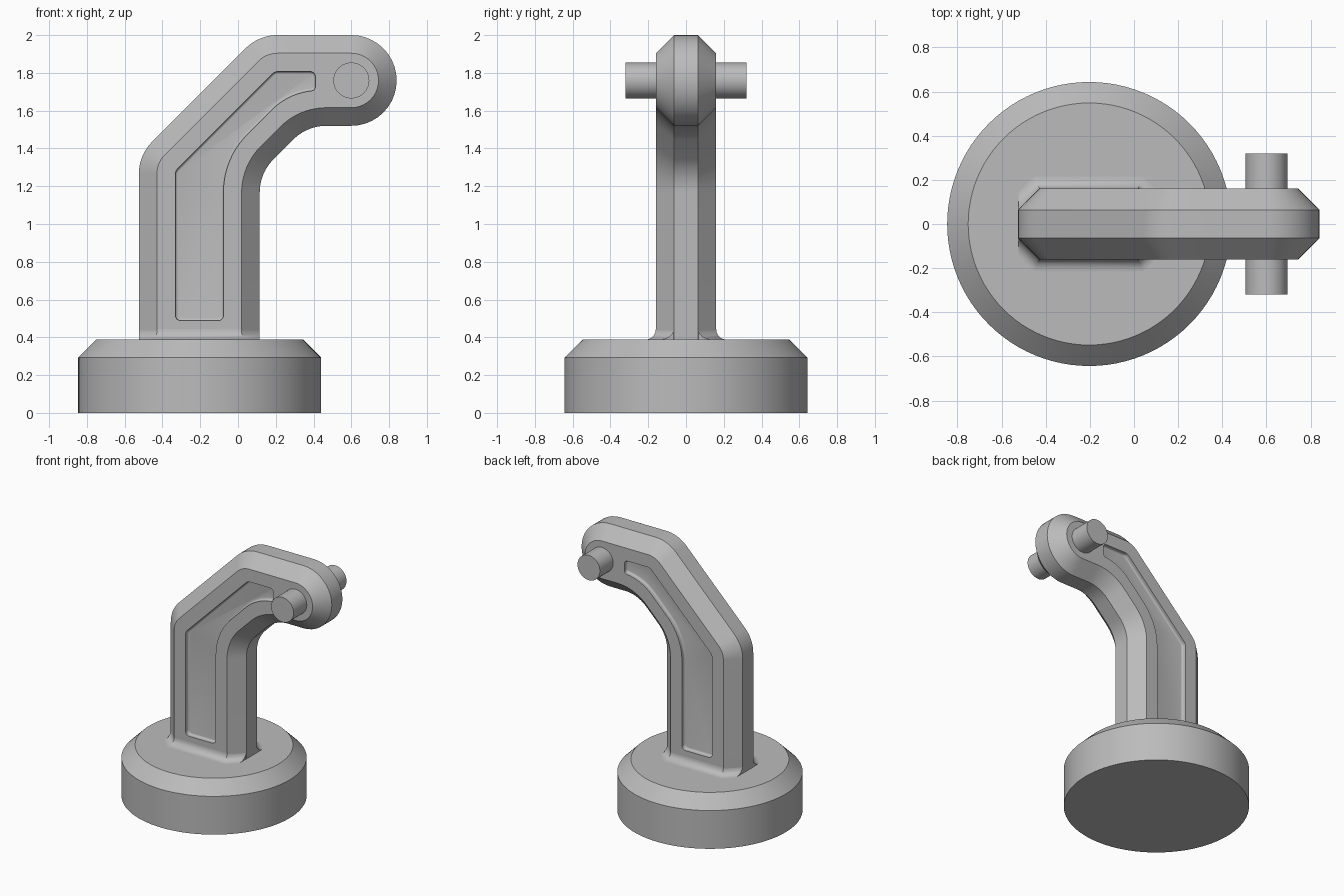
import bpy, bmesh, math
from mathutils import Vector

if "Cube" in bpy.data.objects:
    bpy.data.objects.remove(bpy.data.objects["Cube"], do_unlink=True)

grey = bpy.data.materials.new("plain grey")
grey.use_nodes = True
colour = (0.5, 0.5, 0.5, 1)
grey.diffuse_color = colour
grey.node_tree.nodes["Principled BSDF"].inputs["Base Color"].default_value = colour


def loft(name, rings):
    """Closed solid skinned through rings that share one point count."""
    bm = bmesh.new()
    loops = [[bm.verts.new(p) for p in ring] for ring in rings]
    n = len(loops[0])
    for a, b in zip(loops, loops[1:]):
        for i in range(n):
            j = (i + 1) % n
            bm.faces.new((a[i], a[j], b[j], b[i]))
    bm.faces.new(loops[0][::-1])
    bm.faces.new(loops[-1])
    bmesh.ops.recalc_face_normals(bm, faces=bm.faces)
    mesh = bpy.data.meshes.new(name)
    bm.to_mesh(mesh)
    bm.free()
    obj = bpy.data.objects.new(name, mesh)
    bpy.context.collection.objects.link(obj)
    mesh.materials.append(grey)
    return obj


def smooth(obj):
    bpy.ops.object.select_all(action="DESELECT")
    obj.select_set(True)
    bpy.context.view_layer.objects.active = obj
    bpy.ops.object.shade_smooth_by_angle(angle=math.radians(30))


def fillet_outline(corners, closed, steps=10):
    """Round (x, z, radius) corners of a clockwise outline; gives (point, outward normal)."""
    out = []
    n = len(corners)
    for i, (x, z, r) in enumerate(corners):
        p = Vector((x, z))
        before = (p - Vector(corners[i - 1][:2])).normalized()
        after = (Vector(corners[(i + 1) % n][:2]) - p).normalized()
        if not closed and i in (0, n - 1):
            d = after if i == 0 else before
            out.append((p, Vector((-d.y, d.x))))
            continue
        turn = math.atan2(before.x * after.y - before.y * after.x, before.dot(after))
        side = 1 if turn < 0 else -1
        start = Vector((-before.y, before.x)) * side
        centre = p - before * r * math.tan(abs(turn) / 2) - start * r
        for k in range(steps + 1):
            a = turn * k / steps
            c, s = math.cos(a), math.sin(a)
            d = Vector((start.x * c - start.y * s, start.x * s + start.y * c))
            q = centre + d * r
            if not out or (q - out[-1][0]).length > 1e-4:
                out.append((q, d * side))
    return out


def ring_xz(outline, inset, y):
    return [(p.x - n.x * inset, y, p.y - n.y * inset) for p, n in outline]


def circle(cx, cy, r, z, n=96):
    return [(cx + r * math.cos(math.tau * i / n), cy + r * math.sin(math.tau * i / n), z)
            for i in range(n)]


# Round base with a chamfered rim
base_top = 0.388
smooth(loft("base", [circle(-0.203, 0, 0.643, 0), circle(-0.203, 0, 0.643, 0.293),
                     circle(-0.203, 0, 0.548, base_top)]))

# Bent arm with chamfered edges
half, flat, chamfer = 0.16, 0.064, 0.096
left, right = -0.525, 0.115
arm_outline = fillet_outline([
    (left, 0.3, 0), (left, 1.365, 0.24), (0.11, 2.0, 0.24), (0.84, 2.0, 0.24),
    (0.84, 1.52, 0.24), (0.365, 1.52, 0.25), (right, 1.27, 0.25), (right, 0.3, 0)], False)
arm = loft("arm", [ring_xz(arm_outline, inset, y) for inset, y in
                   ((chamfer, -half), (0, -flat), (0, flat), (chamfer, half))])

# Shallow pocket in each side of the arm, with a softened floor edge
pocket = fillet_outline([
    (-0.332, 0.488, 0.03), (-0.332, 1.28, 0.045), (0.194, 1.807, 0.045), (0.41, 1.807, 0.028),
    (0.41, 1.707, 0.025), (0.264, 1.689, 0.34), (-0.077, 1.348, 0.43), (-0.077, 0.488, 0.03)],
    True)
depth, soft = 0.032, 0.014
for side in (-1, 1):
    rings = [ring_xz(pocket, 0, side * (half + 0.05))]
    for k in range(5):
        a = math.pi / 2 * k / 4
        rings.append(ring_xz(pocket, soft * (1 - math.cos(a)),
                             side * (half - depth + soft * (1 - math.sin(a)))))
    cutter = loft("pocket_cutter", rings)
    cutter.hide_render = True
    mod = arm.modifiers.new("pocket", "BOOLEAN")
    mod.operation, mod.solver, mod.object = "DIFFERENCE", "EXACT", cutter
    bpy.context.view_layer.objects.active = arm
    bpy.ops.object.modifier_apply(modifier=mod.name)
    bpy.data.objects.remove(cutter, do_unlink=True)
smooth(arm)

# Concave flare where the arm meets the base, on its faces and chamfers only
radius = 0.055
mid, hx = (left + right) / 2, (right - left) / 2 - 0.001
rings = []
for k in range(9):
    a = math.pi / 2 * k / 8
    d = radius * (1 - math.sin(a))
    z = base_top + radius * (1 - math.cos(a))
    cx, ey = hx - chamfer + d * (math.sqrt(2) - 1), flat + d * math.sqrt(2)
    quarter = [(hx, ey), (cx, half + d)]
    ring = quarter + [(-x, y) for x, y in quarter[::-1]]
    ring += [(-x, -y) for x, y in ring]
    rings.append([(mid + x, y, z) for x, y in ring])
smooth(loft("arm_flare", rings))

# Cross pin through the arm's end
pin = [[(0.6 + x, y, 1.76 + z) for x, z, _ in circle(0, 0, 0.095, 0, 48)] for y in (-0.32, 0.32)]
smooth(loft("cross_pin", pin))
